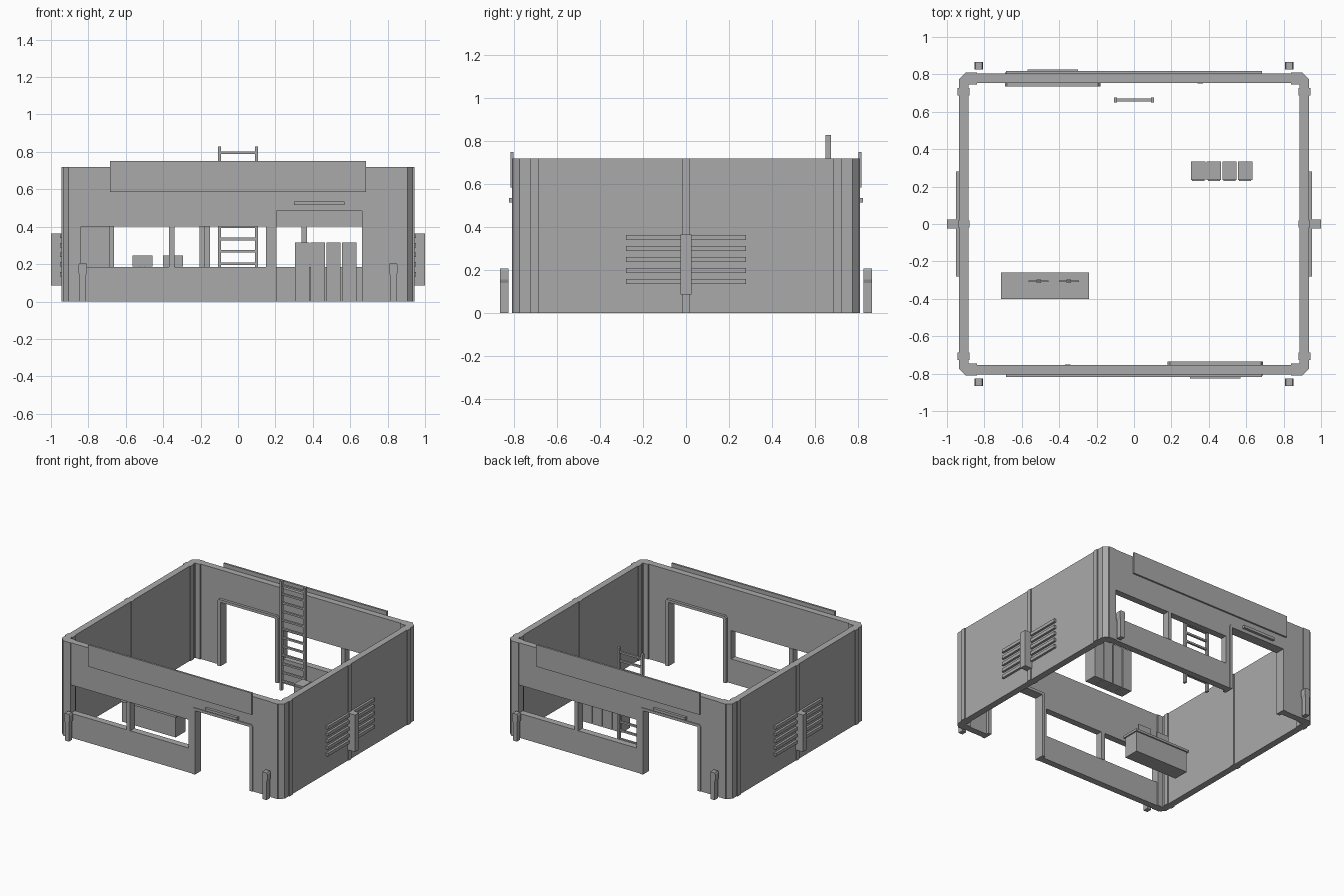
import bpy, bmesh

cube = bpy.data.objects.get("Cube")
if cube:
    bpy.data.objects.remove(cube)

grey = bpy.data.materials.new("plain grey")
grey.use_nodes = True
colour = (0.4, 0.4, 0.4, 1)
grey.diffuse_color = colour
grey.node_tree.nodes["Principled BSDF"].inputs["Base Color"].default_value = colour


def prism(name, points, axis, low, high):
    """Extrude an outline along an axis: 'y' takes (x, z) points, 'z' takes (x, y)."""
    bm = bmesh.new()
    place = (lambda a, b: (a, low, b)) if axis == "y" else (lambda a, b: (a, b, low))
    face = bm.faces.new([bm.verts.new(place(a, b)) for a, b in points])
    moved = bmesh.ops.extrude_face_region(bm, geom=[face])["geom"]
    step = high - low
    shift = (0, step, 0) if axis == "y" else (0, 0, step)
    bmesh.ops.translate(bm, vec=shift, verts=[v for v in moved if isinstance(v, bmesh.types.BMVert)])
    bmesh.ops.recalc_face_normals(bm, faces=bm.faces)
    mesh = bpy.data.meshes.new(name)
    bm.to_mesh(mesh)
    bm.free()
    mesh.materials.append(grey)
    obj = bpy.data.objects.new(name, mesh)
    bpy.context.collection.objects.link(obj)
    return obj


def box(name, x, y, z):
    corners = [(x[0], y[0]), (x[1], y[0]), (x[1], y[1]), (x[0], y[1])]
    return prism(name, corners, "z", z[0], z[1])


def flip(span, sign):
    return sorted(sign * v for v in span)


def ring(x, y, cut):
    """Rectangle outline with chamfered corners."""
    quarter = [(x, y - cut), (x - cut, y)]
    right_back = quarter + [(-a, b) for a, b in reversed(quarter)]
    return right_back + [(-a, -b) for a, b in right_back]


def cut(target, cutter):
    mod = target.modifiers.new("opening", "BOOLEAN")
    mod.operation = "DIFFERENCE"
    mod.solver = "EXACT"
    mod.object = cutter
    bpy.context.view_layer.objects.active = target
    bpy.ops.object.modifier_apply(modifier=mod.name)
    bpy.data.objects.remove(cutter)


# Outer shell, open at the top and bottom
TOP = 0.72
walls = prism("walls", ring(0.935, 0.805, 0.03), "z", 0, TOP)
cut(walls, prism("room_cutter", ring(0.885, 0.755, 0.012), "z", -0.1, 1))

for s, end in ((1, "front"), (-1, "back")):
    # Window and door openings, turned half a circle for the back
    depth = flip((-0.9, -0.7), s)
    cut(walls, box("window_cutter", flip((-0.84, 0.15), s), depth, (0.185, 0.4)))
    cut(walls, box("door_cutter", flip((0.19, 0.675), s), depth, (-0.1, 0.495)))
    box(end + "_window_mullion", flip((-0.37, -0.34), s), flip((-0.808, -0.752), s), (0.185, 0.4))

    # Door surround
    outline = [(0.18, 0), (0.18, 0.49), (0.192, 0.505), (0.678, 0.505), (0.69, 0.49), (0.69, 0),
               (0.662, 0), (0.662, 0.485), (0.205, 0.485), (0.205, 0)]
    y = flip((-0.81, -0.735), s)
    prism(end + "_door_frame", [(s * a, b) for a, b in outline], "y", y[0], y[1])

    # Blank sign board and the lamp strip over the door
    box(end + "_sign_board", (-0.685, 0.685), flip((-0.818, -0.803), s), (0.585, 0.75))
    box(end + "_door_lamp", flip((0.3, 0.57), s), flip((-0.825, -0.803), s), (0.515, 0.535))

for s, side in ((1, "left"), (-1, "right")):
    # Middle rib and louvre vent on each side wall
    box(side + "_middle_rib", flip((0.88, 0.942), s), (-0.018, 0.018), (0, TOP))
    box(side + "_vent_box", flip((0.93, 1), s), (-0.025, 0.025), (0.085, 0.365))
    for i in range(5):
        z = 0.135 + i * 0.051
        box(side + "_vent_slat", flip((0.93, 0.952), s), (-0.28, 0.28), (z, z + 0.024))

    for t, end in ((-1, "front"), (1, "back")):
        # Corner ribs
        name = side + "_" + end
        box(name + "_side_rib", flip((0.879, 0.943), s), flip((0.688, 0.727), t), (0, TOP))
        box(name + "_inner_pad", flip((0.84, 0.905), s), flip((0.747, 0.79), t), (0, TOP))
        box(name + "_corner_rib", flip((0.84, 0.9), s), flip((0.79, 0.81), t), (0, TOP))

        # Bollard with a wider head
        half = [(0.017, 0), (0.017, 0.14), (0.023, 0.155), (0.023, 0.195), (0.017, 0.207)]
        shape = half + [(-a, b) for a, b in reversed(half)]
        y = flip((0.826, 0.867), t)
        prism(name + "_bollard", [(a + s * 0.83, b) for a, b in shape], "y", y[0], y[1])

# Ladder
for s, side in ((1, "left"), (-1, "right")):
    box("ladder_rail_" + side, flip((0.09, 0.107), s), (0.65, 0.675), (0, 0.83))
for i in range(12):
    z = 0.063 + i * 0.066
    box("ladder_rung", (-0.095, 0.095), (0.655, 0.67), (z, z + 0.014))

# Lockers with doors
for i in range(4):
    x = 0.305 + i * 0.0835
    box("locker", (x, x + 0.077), (0.236, 0.335), (0, 0.315))
    box("locker_door", (x + 0.006, x + 0.071), (0.229, 0.237), (0.012, 0.303))

# Counter with two screens
box("counter_body", (-0.7, -0.25), (-0.39, -0.27), (0, 0.155))
box("counter_top", (-0.71, -0.24), (-0.4, -0.26), (0.155, 0.172))
for x in (-0.51, -0.348):
    box("screen_stand", (x - 0.012, x + 0.012), (-0.315, -0.297), (0.172, 0.192))
    box("screen", (x - 0.053, x + 0.053), (-0.311, -0.301), (0.187, 0.245))
